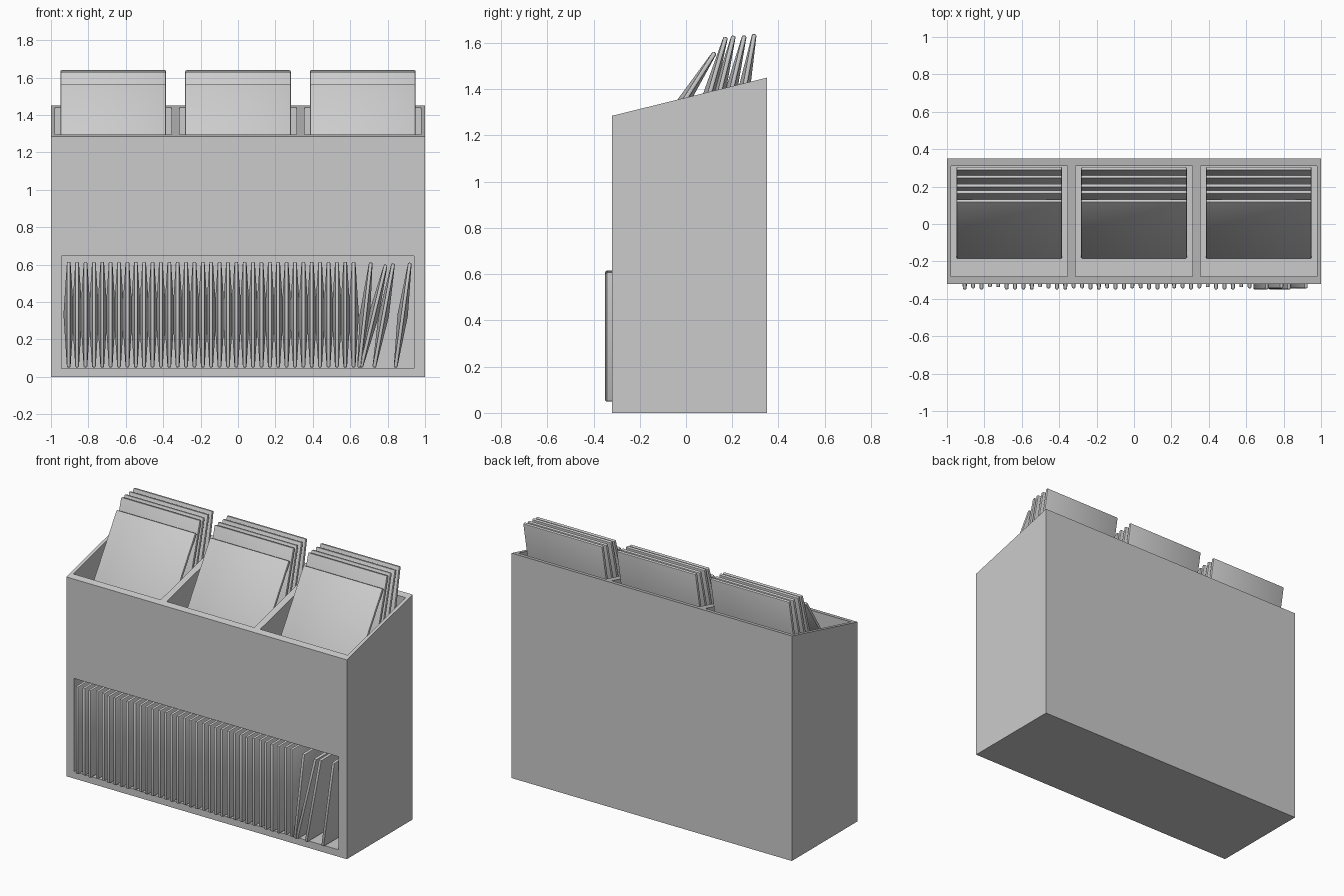
import bpy, bmesh, math, random
from mathutils import Vector, Matrix

if "Cube" in bpy.data.objects:
    bpy.data.objects.remove(bpy.data.objects["Cube"])

random.seed(4)
SIZE = 0.565      # side of a square sleeve
THICK = 0.02      # sleeve thickness at its rim
BULGE = 0.018     # extra thickness at each face's centre


def mesh_object(name, bm):
    bmesh.ops.recalc_face_normals(bm, faces=bm.faces)
    me = bpy.data.meshes.new(name)
    bm.to_mesh(me)
    bm.free()
    ob = bpy.data.objects.new(name, me)
    bpy.context.collection.objects.link(ob)
    return ob


def prism(bm, profile, x0, x1):
    """Extrude a (y, z) profile from x0 to x1."""
    face = bm.faces.new([bm.verts.new((x0, y, z)) for y, z in profile])
    ext = bmesh.ops.extrude_face_region(bm, geom=[face])
    verts = [g for g in ext["geom"] if isinstance(g, bmesh.types.BMVert)]
    bmesh.ops.translate(bm, verts=verts, vec=(x1 - x0, 0, 0))


# Cabinet body with a sloping top
bm = bmesh.new()
prism(bm, [(-0.32, 0), (0.35, 0), (0.35, 1.45), (-0.32, 1.285)], -1, 1)
cabinet = mesh_object("cabinet", bm)

# Cutters: three top bins and the open front shelf
bm = bmesh.new()
for cx in (-0.667, 0, 0.667):
    prism(bm, [(-0.28, 1.075), (0.31, 1.075), (0.31, 1.7), (-0.28, 1.7)],
          cx - 0.312, cx + 0.312)
prism(bm, [(-0.5, 0.045), (0.31, 0.045), (0.31, 0.645), (-0.5, 0.645)], -0.945, 0.94)
cutter = mesh_object("cutter", bm)
cutter.hide_render = True

mod = cabinet.modifiers.new("openings", 'BOOLEAN')
mod.operation = 'DIFFERENCE'
mod.solver = 'EXACT'
mod.object = cutter
bpy.context.view_layer.objects.active = cabinet
cabinet.select_set(True)
bpy.ops.object.modifier_apply(modifier=mod.name)
bpy.data.objects.remove(cutter)

# Sleeve mesh: rounded thin square, each face raised to a soft point
bm = bmesh.new()
bmesh.ops.create_cube(bm, size=1, matrix=Matrix.Diagonal((THICK, SIZE, SIZE, 1)))
bmesh.ops.bevel(bm, geom=bm.edges[:], offset=0.007, segments=2, profile=0.5,
                affect='EDGES')
bm.normal_update()
sides = [f for f in bm.faces if abs(f.normal.x) > 0.99 and f.calc_area() > 0.1]
bmesh.ops.poke(bm, faces=sides, offset=BULGE)
template = mesh_object("sleeve", bm)
sleeve_mesh = template.data
cabinet.select_set(False)
template.select_set(True)
bpy.context.view_layer.objects.active = template
bpy.ops.object.shade_smooth_by_angle(angle=math.radians(30))
bpy.data.objects.remove(template)


def sleeve(name, bottom, lean, width):
    """Stand a sleeve on its bottom midpoint, pointing along lean."""
    up = Vector(lean).normalized()
    wide = Vector(width)
    thin = wide.cross(up)
    ob = bpy.data.objects.new(name, sleeve_mesh)
    m = Matrix((thin, wide, up)).transposed().to_4x4()
    m.translation = Vector(bottom) + up * SIZE / 2
    ob.matrix_world = m
    bpy.context.collection.objects.link(ob)


# Upright row on the shelf, then four leaning at the right end
row = [(-0.905 + 0.0448 * i, 0.0) for i in range(35)]
row += [(0.647, 0.063), (0.658, 0.132), (0.728, 0.102), (0.842, 0.077)]
for i, (x, dx) in enumerate(row):
    y = -0.35 + SIZE / 2 + random.choice((0, 0, 0.006, 0.012))
    dz = math.sqrt(SIZE ** 2 - dx ** 2)
    sleeve(f"shelf_sleeve_{i + 1}", (x, y, 0.05), (dx, 0, dz), (0, 1, 0))

# Leaning stacks in the bins: (top y, lean angle)
stack = [(0.125, 32.5), (0.172, 16), (0.206, 14), (0.253, 13.5), (0.296, 10.5)]
for b, cx in enumerate((-0.667, 0, 0.667)):
    for i, (y, deg) in enumerate(stack):
        a = math.radians(deg)
        sleeve(f"bin_{b + 1}_sleeve_{i + 1}",
               (cx, y - SIZE * math.sin(a), 1.083),
               (0, math.sin(a), math.cos(a)), (1, 0, 0))
